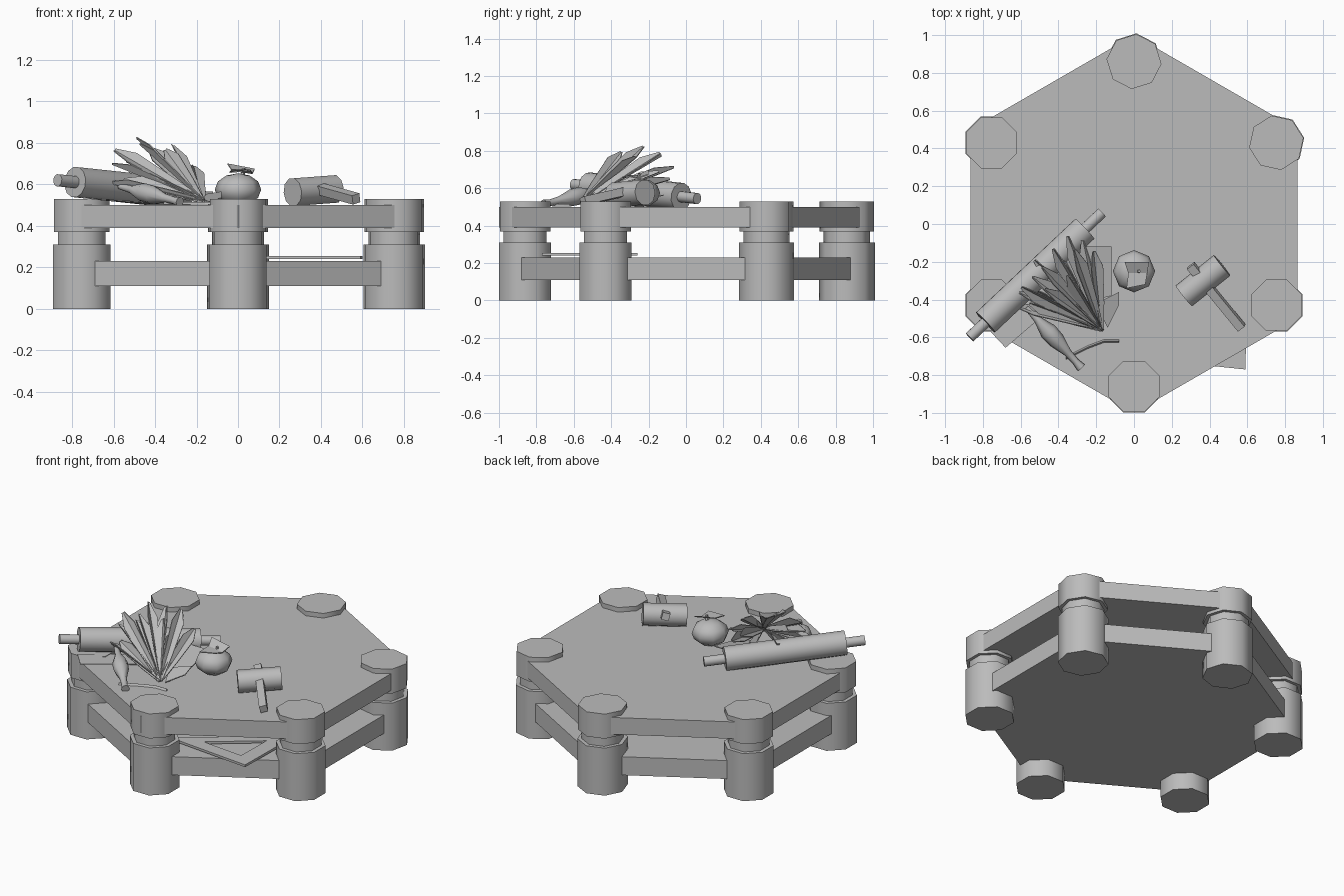
import bpy, bmesh
from math import radians, sin, cos, pi
from mathutils import Vector

cube = bpy.data.objects.get("Cube")
if cube:
    bpy.data.objects.remove(cube, do_unlink=True)

UP = Vector((0, 0, 1))
grey = bpy.data.materials.new("plain grey")
grey.use_nodes = True
grey.diffuse_color = (0.5, 0.5, 0.5, 1)
shader = next(n for n in grey.node_tree.nodes if n.type == 'BSDF_PRINCIPLED')
shader.inputs["Base Color"].default_value = grey.diffuse_color


def finish(name, bm, smooth_angle=0):
    """Turn a bmesh into a named object, optionally smooth shaded."""
    bmesh.ops.recalc_face_normals(bm, faces=bm.faces)
    mesh = bpy.data.meshes.new(name)
    bm.to_mesh(mesh)
    bm.free()
    mesh.materials.append(grey)
    obj = bpy.data.objects.new(name, mesh)
    bpy.context.collection.objects.link(obj)
    if smooth_angle:
        bpy.ops.object.select_all(action='DESELECT')
        obj.select_set(True)
        bpy.context.view_layer.objects.active = obj
        bpy.ops.object.shade_smooth_by_angle(angle=radians(smooth_angle))
    return obj


def lathe(name, start, direction, profile, sides, turn=0, smooth_angle=0):
    """Sweep (radius, distance) pairs around an axis, closed at both ends."""
    bm = bmesh.new()
    start = Vector(start)
    spin = UP.rotation_difference(Vector(direction).normalized())
    rings = []
    for radius, height in profile:
        ring = []
        for i in range(sides):
            a = 2 * pi * i / sides + radians(turn)
            point = Vector((radius * cos(a), radius * sin(a), height))
            ring.append(bm.verts.new(start + spin @ point))
        rings.append(ring)
    for low, high in zip(rings, rings[1:]):
        for i in range(sides):
            j = (i + 1) % sides
            bm.faces.new((low[i], low[j], high[j], high[i]))
    bm.faces.new(rings[0])
    bm.faces.new(rings[-1])
    return finish(name, bm, smooth_angle)


def sheet(name, corners, thickness=0.006):
    """A thin plate through the given corners."""
    bm = bmesh.new()
    face = bm.faces.new([bm.verts.new(c) for c in corners])
    top = bmesh.ops.extrude_face_region(bm, geom=[face])
    moved = [v for v in top["geom"] if isinstance(v, bmesh.types.BMVert)]
    bmesh.ops.translate(bm, verts=moved, vec=UP * thickness)
    return finish(name, bm)


# Table: two hexagonal slabs
lathe("table_top", (0, 0, 0.39), UP, [(1, 0), (1, 0.11)], 6, 30)
lathe("lower_shelf", (0, 0, 0.11), UP, [(0.96, 0), (0.96, 0.12)], 6, 30)

# Six stepped posts; the two at the back are turned a little
post_profile = [(0.15, 0), (0.15, 0.31), (0.125, 0.31), (0.125, 0.37),
                (0.146, 0.37), (0.146, 0.53)]
post_turns = [10, 40, 22.5, 22.5, 22.5, 22.5]
for k, turn in enumerate(post_turns):
    a = radians(30 + 60 * k)
    lathe(f"post_{k}", (0.87 * cos(a), 0.86 * sin(a), 0), UP,
          post_profile, 8, turn, 60)

# Drafting triangle on the lower shelf, with a triangular hole
outer = [Vector((0.59, -0.77, 0.24)), Vector((0.6, -0.26, 0.24)),
         Vector((0.01, -0.71, 0.24))]
middle = sum(outer, Vector()) / 3
inner = [middle.lerp(c, 0.5) for c in outer]
bm = bmesh.new()
lift = UP * 0.015
loops = [[bm.verts.new(c + offset) for c in ring]
         for ring, offset in ((outer, Vector()), (outer, lift),
                              (inner, lift), (inner, Vector()))]
for k in range(4):
    first, second = loops[k], loops[(k + 1) % 4]
    for i in range(3):
        j = (i + 1) % 3
        bm.faces.new((first[i], first[j], second[j], second[i]))
finish("drafting_triangle", bm)

# Rolling pin leaning on the left-hand post
pin_start = Vector((-0.87, -0.6, 0.62))
pin_axis = Vector((-0.17, 0.06, 0.545)) - pin_start
length = pin_axis.length
lathe("rolling_pin", pin_start, pin_axis,
      [(0.03, 0), (0.03, 0.12 * length), (0.075, 0.12 * length),
       (0.075, 0.87 * length), (0.03, 0.87 * length), (0.03, length)],
      12, 0, 50)

# Mallet: round head and square handle
head_axis = Vector((0.2, 0.16, 0.015))
head_start = Vector((0.365, -0.3, 0.57)) - head_axis.normalized() * 0.13
lathe("mallet_head", head_start, head_axis, [(0.07, 0), (0.07, 0.26)],
      10, 18, 50)
handle_start = Vector((0.3, -0.22, 0.605))
handle_axis = Vector((0.57, -0.55, 0.53)) - handle_start
lathe("mallet_handle", handle_start, handle_axis,
      [(0.032, 0), (0.032, handle_axis.length)], 4, 10)

# Round fruit with a leaf on top
bm = bmesh.new()
bmesh.ops.create_uvsphere(bm, u_segments=8, v_segments=6, radius=0.112)
bmesh.ops.scale(bm, vec=(1, 1, 0.7), verts=bm.verts)
bmesh.ops.translate(bm, vec=(0, -0.25, 0.575), verts=bm.verts)
finish("fruit", bm, 60)
lathe("fruit_stem", (0.02, -0.25, 0.64), (0.2, 0, 1),
      [(0.012, 0), (0.008, 0.04)], 5)
sheet("fruit_leaf_back", [(-0.05, -0.2, 0.695), (0.08, -0.2, 0.67),
                          (0.07, -0.26, 0.65), (-0.03, -0.26, 0.665)])
sheet("fruit_leaf_front", [(-0.03, -0.26, 0.665), (0.07, -0.26, 0.65),
                           (0.06, -0.32, 0.665), (-0.04, -0.34, 0.655)])

# Spindle-shaped root
root_start = Vector((-0.57, -0.44, 0.59))
root_axis = Vector((-0.28, -0.76, 0.515)) - root_start
root_shape = [(0.014, 0), (0.02, 0.2), (0.047, 0.4), (0.045, 0.55),
              (0.022, 0.75), (0.018, 0.9), (0.025, 1)]
lathe("root", root_start, root_axis,
      [(r, t * root_axis.length) for r, t in root_shape], 8, 0, 50)

# Curling tendril lying on the table
path = [(-0.36, -0.71), (-0.3, -0.68), (-0.24, -0.65),
        (-0.16, -0.62), (-0.08, -0.62)]
bm = bmesh.new()
strip = [[bm.verts.new((x, y + side, z)) for side, z in
          ((-0.008, 0.502), (0.008, 0.502), (0, 0.515))] for x, y in path]
for a, b in zip(strip, strip[1:]):
    for i in range(3):
        j = (i + 1) % 3
        bm.faces.new((a[i], a[j], b[j], b[i]))
bm.faces.new(strip[0])
bm.faces.new(strip[-1])
finish("tendril", bm)

# Fan of folded leaves: azimuth, elevation and length of each
fan_base = Vector((-0.17, -0.56, 0.52))
fan = [(134, 33, 0.55), (152, 27, 0.54), (109, 31, 0.52), (110, 20, 0.56),
       (165, 10, 0.48), (121, 27, 0.56), (156, 20, 0.51), (134, 15, 0.53),
       (96, 22, 0.45), (102, 15, 0.5), (145, 36, 0.46), (122, 36, 0.42),
       (143, 22, 0.5), (160, 14, 0.42), (118, 12, 0.45), (150, 8, 0.46)]
for k, (azimuth, elevation, size) in enumerate(fan):
    az, el = radians(azimuth), radians(elevation)
    along = Vector((cos(az) * cos(el), sin(az) * cos(el), sin(el)))
    side = along.cross(UP).normalized()
    fold = side.cross(along)
    # Alternate the roll so neighbouring leaves cross
    roll = 0.7 if k % 2 else -0.5
    side, fold = side * cos(roll) + fold * sin(roll), fold * cos(roll) - side * sin(roll)
    bm = bmesh.new()
    rows = []
    for t, width in ((0, 0.01), (0.35, 0.024), (0.8, 0.036), (1, 0.008)):
        spine = fan_base + along * size * t
        rows.append([bm.verts.new(spine + side * width * s + fold * width * abs(s) * 0.6)
                     for s in (-1, 0, 1)])
    for a, b in zip(rows, rows[1:]):
        for i in range(2):
            bm.faces.new((a[i], a[i + 1], b[i + 1], b[i]))
    leaf = finish(f"fan_leaf_{k}", bm)
    thicken = leaf.modifiers.new("thickness", 'SOLIDIFY')
    thicken.thickness = 0.005

# Loose leaves lying beneath the bundle
sheet("loose_leaf_left", [(-0.68, -0.655, 0.525), (-0.76, -0.57, 0.535),
                          (-0.46, -0.28, 0.505), (-0.36, -0.38, 0.505)])
sheet("loose_leaf_back", [(-0.27, -0.12, 0.56), (-0.12, -0.12, 0.56),
                          (-0.12, -0.38, 0.51), (-0.2, -0.4, 0.51)])
sheet("loose_leaf_right", [(-0.2, -0.42, 0.54), (-0.08, -0.36, 0.56),
                           (-0.08, -0.43, 0.53), (-0.14, -0.55, 0.51)])
